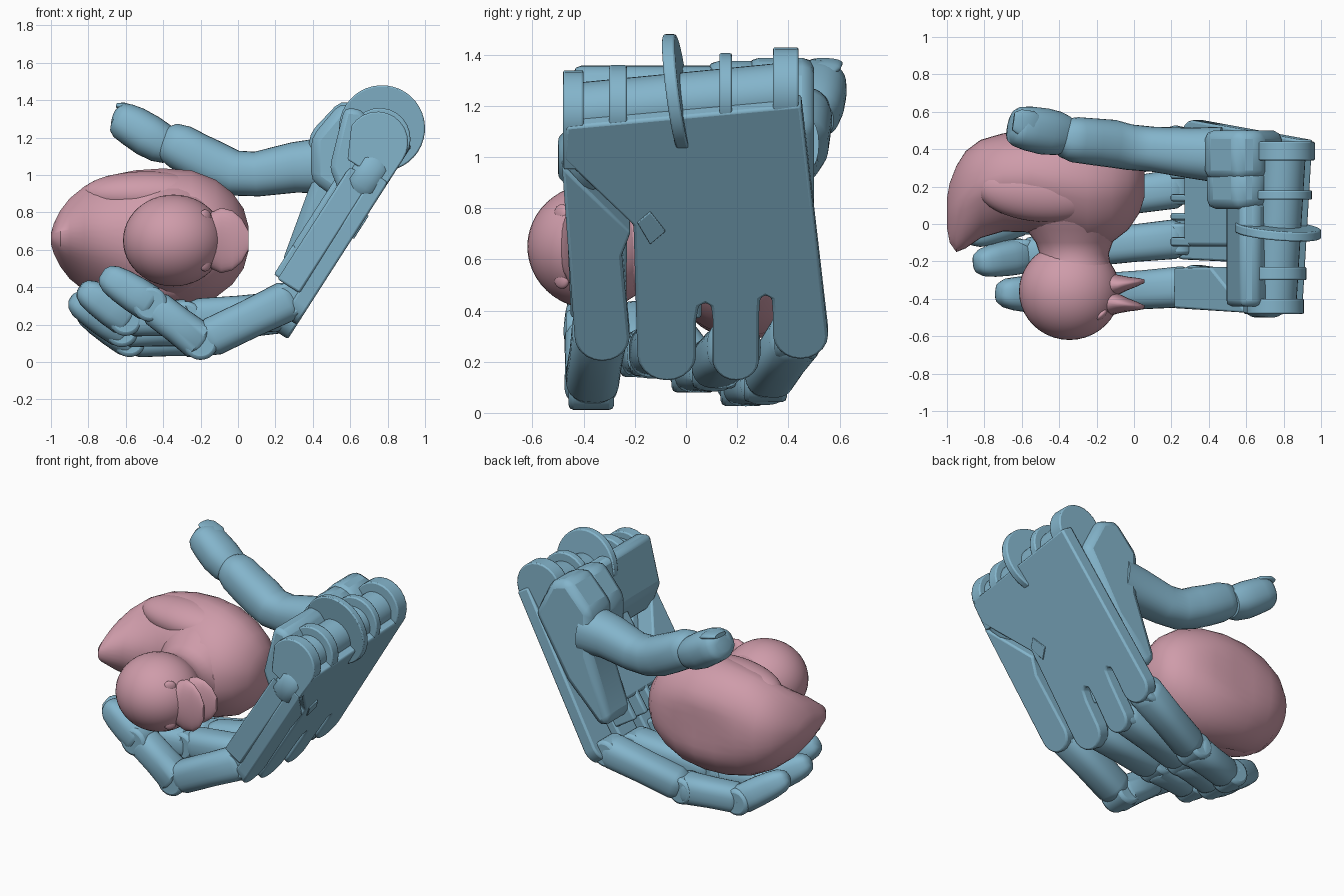
import bpy, bmesh, math
from mathutils import Vector, Matrix

if "Cube" in bpy.data.objects:
    bpy.data.objects.remove(bpy.data.objects["Cube"])

def material(name, col):
    m = bpy.data.materials.new(name)
    m.diffuse_color = col
    m.use_nodes = True
    m.node_tree.nodes["Principled BSDF"].inputs["Base Color"].default_value = m.diffuse_color
    return m

BLUE = material("blue", (0.23, 0.46, 0.60, 1))
PINK = material("pink", (0.62, 0.33, 0.40, 1))

def finish(name, bm, mat, bevel=0, angle=35):
    bmesh.ops.recalc_face_normals(bm, faces=bm.faces)
    me = bpy.data.meshes.new(name)
    bm.to_mesh(me)
    bm.free()
    ob = bpy.data.objects.new(name, me)
    bpy.context.collection.objects.link(ob)
    me.materials.append(mat)
    if bevel:
        b = ob.modifiers.new("bevel", 'BEVEL')
        b.width, b.segments = bevel, 2
    bpy.ops.object.select_all(action='DESELECT')
    ob.select_set(True)
    bpy.context.view_layer.objects.active = ob
    bpy.ops.object.shade_smooth_by_angle(angle=math.radians(angle))
    return ob

def loft(name, rings, mat, angle=35):
    bm = bmesh.new()
    vs = [[bm.verts.new(p) for p in r] for r in rings]
    n = len(rings[0])
    for a, b in zip(vs, vs[1:]):
        for i in range(n):
            bm.faces.new((a[i], a[(i+1) % n], b[(i+1) % n], b[i]))
    bm.faces.new(vs[0])
    bm.faces.new(vs[-1])
    return finish(name, bm, mat, 0, angle)

def ring(c, u, v, p=2.0, n=32):
    out = []
    for i in range(n):
        a = 2*math.pi*i/n
        f = lambda t: math.copysign(abs(t)**(2/p), t)
        out.append(Vector(c) + u*f(math.cos(a)) + v*f(math.sin(a)))
    return out

def tube(name, pts, radii, mat, wide=1.0, p=2.3):
    pts = [Vector(q) for q in pts]
    rings = []
    for i, c in enumerate(pts):
        t = (pts[min(i+1, len(pts)-1)] - pts[max(i-1, 0)]).normalized()
        side = Vector((0, 1, 0))
        side = (side - t*side.dot(t)).normalized()
        rings.append(ring(c, side*radii[i]*wide, t.cross(side)*radii[i], p))
    return loft(name, rings, mat, 40)

def segment(name, a, b, ra, rb, mat=BLUE, wide=1.0, tip=False):
    a, b = Vector(a), Vector(b)
    prof = [(-.1, .45), (-.06, .78), (.03, 1), (.45, .97), (.86, 1), (.95, .85), (1, .55)]
    if tip:
        prof = [(-.12, .6), (-.05, .9), (.05, 1), (.4, 1.03), (.75, 1), (1, .9), (1.15, .66), (1.22, .35)]
    tube(name, [a.lerp(b, t) for t, _ in prof],
         [s*(ra+(rb-ra)*max(0, min(1, t))) for t, s in prof], mat, wide, 2.6)

def prism(name, lo, hi, mat=BLUE, bevel=.012):
    bm = bmesh.new()
    a, b = [bm.verts.new(p) for p in lo], [bm.verts.new(p) for p in hi]
    n = len(a)
    bm.faces.new(a)
    bm.faces.new(b)
    for i in range(n):
        bm.faces.new((a[i], a[(i+1) % n], b[(i+1) % n], b[i]))
    return finish(name, bm, mat, bevel)

def ellipsoid(name, c, s, mat, rot=0):
    bm = bmesh.new()
    bmesh.ops.create_uvsphere(bm, u_segments=40, v_segments=24, radius=1)
    bm.transform(Matrix.Translation(c) @ Matrix.Rotation(rot, 4, 'Z') @ Matrix.Diagonal((*s, 1)))
    return finish(name, bm, mat, 0, 60)

# palm frame: y across, v up the back of the hand, w outward
D, N = Vector((.54, 0, .842)), Vector((.842, 0, -.54))
def P(y, v, w):
    return Vector((.31, y, .19)) + D*v + N*w

def plate(name, pts, w0, w1, bevel=.012):
    return prism(name, [P(y, v, w0) for y, v in pts], [P(y, v, w1) for y, v in pts], BLUE, bevel)

def side_block(name, xz, y0, y1, bevel=.02):
    return prism(name, [(x, y0, z) for x, z in xz], [(x, y1, z) for x, z in xz], BLUE, bevel)

def lobe(y0, y1, v):
    r = (y1-y0)/2
    return [((y0+y1)/2 - r*math.cos(a), v + r - r*math.sin(a))
            for a in [math.pi*i/10 for i in range(11)]]

def disc(name, y0, y1, v, w, r, skew=0):
    u = [ring(P(y, v, w), D*r + Vector((0, s, 0)), N*r, 2, 40)
         for y, s in ((y0, skew), (y1, skew))]
    return prism(name, u[0], u[1], BLUE, .008)

# back of hand with lobed knuckle covers
plate("back_plate", [(-.47, 1.1), (-.48, .95), (-.205, .64)] + lobe(-.19, .04, -.08)
      + [(.04, .2), (.05, .265), (.075, .28), (.098, .265), (.105, .2)] + lobe(.105, .285, -.08)
      + [(.285, .22), (.29, .3), (.31, .315), (.335, .3), (.34, .22)] + lobe(.34, .555, .02)
      + [(.45, 1.2)], -.09, 0)
plate("index_plate", [(-.485, .92)] + lobe(-.435, -.22, .01) + [(-.25, .5), (-.215, .61)], -.09, 0)
plate("index_core", [(-.475, .88), (-.45, .16), (-.235, .16), (-.23, .52)], -.22, -.08)
plate("palm_core", [(-.12, 1.1), (-.12, .3), (.28, .3), (.36, 1.1)], -.25, -.08, .02)
for i, (a, b) in enumerate([(-.12, -.07), (.02, .06), (.12, .16), (.24, .28)]):
    plate(f"palm_fin_{i}", [(a, .36), (a, .17), (b, .17), (b, .36)], -.25, -.06)
plate("hinge_tab", [(-.19, .66), (-.14, .71), (-.08, .62), (-.14, .56)], -.03, .008, .003)

# wrist hinge: bar, lugs running into the plate, and wheel
prism("wrist_bar", ring(P(-.44, 1.06, -.16), D*.12, N*.12), ring(P(.43, 1.16, -.16), D*.12, N*.12))
for i, (a, b) in enumerate([(-.48, -.4), (-.3, -.23), (.13, .18), (.34, .44)]):
    v = 1.125 + .13*a
    arc = [math.pi*(k/12 - .5) for k in range(13)]
    pts = [(.9, -.25)] + [(v + .165*math.cos(t), -.165 + .165*math.sin(t)) for t in arc] + [(.9, -.002)]
    prism(f"wrist_lug_{i}", [P(a, q, w) for q, w in pts], [P(b, q, w) for q, w in pts], BLUE, .008)
disc("wrist_wheel", -.06, -.01, 1.14, -.185, .23, -.035)
side_block("wrist_block", [(.49, 1.04), (.57, 1.36), (.66, 1.35), (.76, 1.2), (.76, .98), (.56, .86)], -.44, .12, .03)

# thumb mount and index pivot
side_block("thumb_mount", [(.38, .93), (.38, 1.22), (.55, 1.4), (.68, 1.36), (.8, 1.12), (.56, .72), (.3, .46),
                           (.23, .52)], .24, .5, .05)
side_block("thumb_mount_top", [(.39, .97), (.39, 1.2), (.55, 1.39), (.68, 1.35), (.78, 1.1), (.56, .85)], .08, .3, .05)
tube("index_pivot", [P(-.4, v, -.11) for v in (.78, .82, .96, 1.0)], [.07, .1, .1, .07], BLUE)

# fingers: three segments and a pin at every joint
fingers = {
    "index": ([(.27, -.335, .33), (-.2, -.37, .105), (-.47, -.38, .31), (-.68, -.37, .445)], .104),
    "middle": ([(.23, -.08, .27), (-.28, -.13, .235), (-.6, -.17, .23), (-.8, -.205, .37)], .1),
    "ring": ([(.23, .19, .26), (-.3, .11, .185), (-.62, .03, .17), (-.84, -.05, .31)], .1),
    "little": ([(.26, .43, .3), (-.22, .31, .13), (-.58, .22, .115), (-.8, .13, .26)], .098)}
for name, (j, r) in fingers.items():
    for k in range(3):
        segment(f"{name}_finger_{k}", j[k], j[k+1], r*(1.06-.05*k), r*(1-.08*k), tip=(k == 2))
        c = Vector(j[k])
        w = Vector((0, r*.86, 0))
        x, z = Vector((r*.9, 0, 0)), Vector((0, 0, r*.9))
        prism(f"{name}_pin_{k}", ring(c-w, x, z), ring(c+w, x, z), BLUE, .02)

# thumb
tube("thumb_base", [(.46, .37, 1.05), (.3, .38, 1.04), (.1, .4, 1.005), (-.02, .41, 1.01), (-.12, .43, 1.05),
                    (-.22, .44, 1.1), (-.31, .45, 1.15), (-.37, .46, 1.18), (-.4, .465, 1.195)],
     [.15, .135, .12, .122, .128, .125, .122, .105, .07], BLUE)
tube("thumb_tip", [(-.36, .48, 1.145), (-.41, .485, 1.17), (-.48, .495, 1.21), (-.56, .51, 1.26), (-.615, .52, 1.29),
                   (-.64, .525, 1.305), (-.655, .53, 1.31)], [.09, .108, .115, .11, .1, .085, .05], BLUE, 1.08)
tube("thumb_nail", [(-.5, .53, 1.325), (-.54, .535, 1.347), (-.61, .545, 1.367), (-.645, .55, 1.372)],
     [.012, .02, .02, .014], BLUE, 3.4)

# toy bird body lying on its side: x, top y, base y, half width
body = [(-1, -.02, .14, .03), (-.985, -.1, .22, .08), (-.95, -.15, .31, .15), (-.9, -.13, .39, .215),
        (-.82, -.075, .45, .28), (-.7, -.04, .485, .335), (-.55, -.045, .51, .365), (-.4, -.09, .52, .375),
        (-.25, -.13, .505, .365), (-.12, -.1, .465, .315), (-.03, -.03, .42, .245), (.03, .06, .36, .16),
        (.055, .14, .29, .07)]
rings = []
for x, a, b, h in body:
    r = ring((x, (a+b)/2, .66), Vector((0, (b-a)/2, 0)), Vector((0, 0, h)), 2.25, 40)
    for q in r:
        t = (q.y-a)/(b-a)
        k = .62 if x < -.6 else .8
        q.z = .66 + (q.z-.66)*min(1, k + (1-k)*t*2)
        q.y = min(q.y, .49)
    rings.append(r)
loft("bird_body", rings, PINK, 60)
for s in (-1, 1):
    ellipsoid("bird_wing", (-.48, .18, .66 + s*.235), (.36, .17, .125), PINK, -.05)

# neck, head, eyes and open bill
neck = [(.06, .3), (-.03, .255), (-.1, .205), (-.16, .185), (-.22, .195), (-.28, .22)]
loft("bird_neck", [ring((-.32, y, .655), Vector((r, 0, 0)), Vector((0, 0, r))) for y, r in neck], PINK, 60)
ellipsoid("bird_head", (-.345, -.36, .65), (.27, .26, .245), PINK)
for s in (-1, 1):
    ellipsoid("bird_eye", (-.175, -.485, .65 + s*.125), (.04, .02, .04), PINK, .75)
for name, w, tilt in (("upper", .18, .05), ("lower", .16, -.05)):
    s = -1 if name == "upper" else 1
    prof = [(-.22, .1, .12), (-.15, .08, .14), (-.09, .055, .165), (-.03, .035, .15), (.02, .022, .11), (.055, .01, .05)]
    loft(name + "_bill", [ring((x, -.375 + s*(.045 + .14*max(0, x+.12)), .65), Vector((0, h, 0)), Vector((0, 0, v*w/.17)))
                          for x, h, v in prof], PINK, 50)
